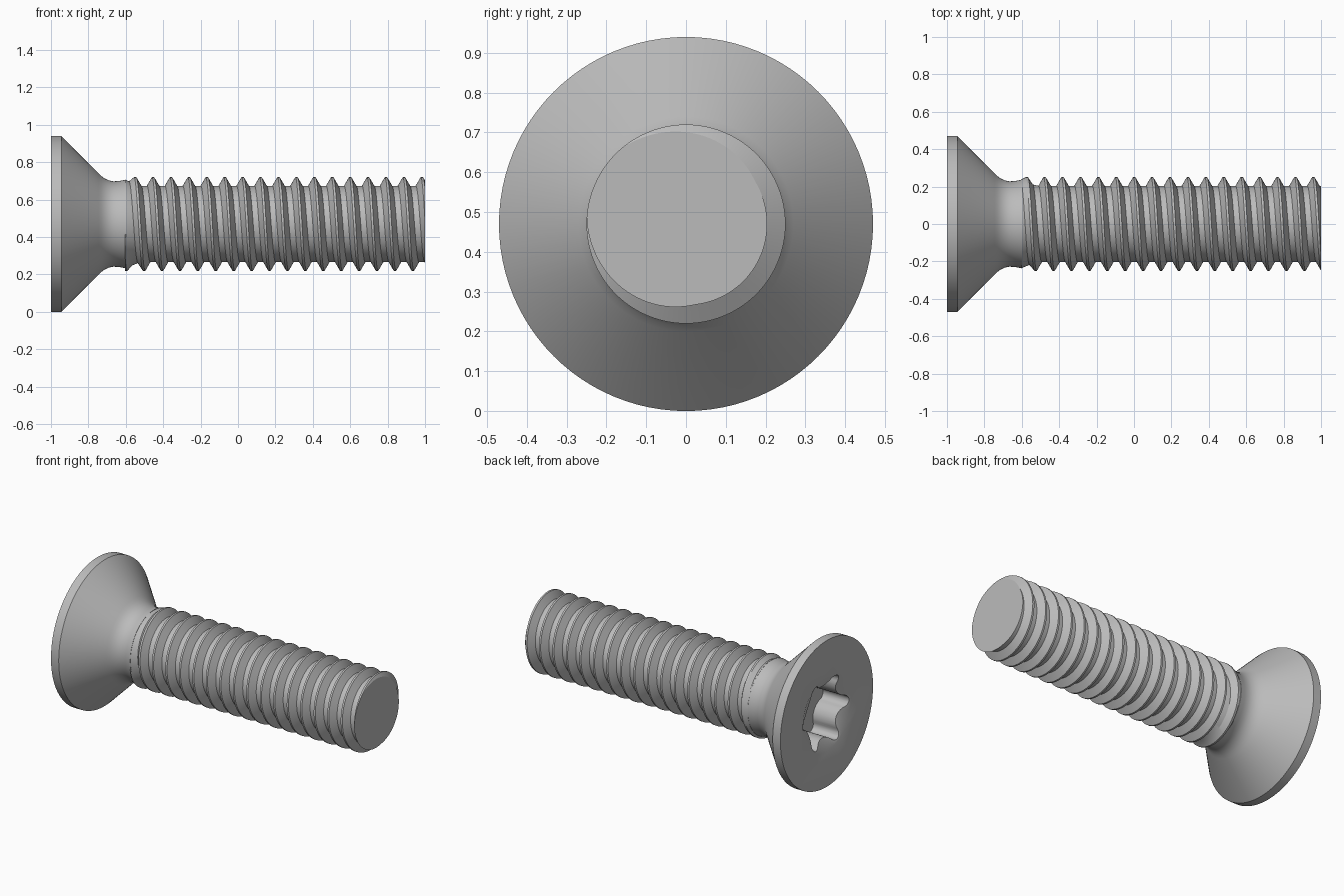
import bpy, bmesh
from math import sin, cos, pi, radians, floor

AXIS_Z = 0.47
SEGS = 96
PITCH = 0.0958
CREST_R, ROOT_R = 0.25, 0.204
THREAD_START, THREAD_END = -0.605, 1.0

if "Cube" in bpy.data.objects:
    bpy.data.objects.remove(bpy.data.objects["Cube"])

steel = bpy.data.materials.new("grey steel")
steel.use_nodes = True
colour = (0.5, 0.5, 0.5, 1)
steel.diffuse_color = colour
steel.node_tree.nodes["Principled BSDF"].inputs["Base Color"].default_value = colour


def on_axis(x, r, a):
    """Point at distance r from the screw axis, angle measured from y to z."""
    return (x, r * cos(a), AXIS_Z + r * sin(a))


def make_object(name, bm):
    bmesh.ops.remove_doubles(bm, verts=bm.verts, dist=1e-5)
    bmesh.ops.recalc_face_normals(bm, faces=bm.faces)
    mesh = bpy.data.meshes.new(name)
    bm.to_mesh(mesh)
    bm.free()
    mesh.materials.append(steel)
    obj = bpy.data.objects.new(name, mesh)
    bpy.context.collection.objects.link(obj)
    return obj


def skin(name, rings):
    """Join closed rings of points into a capped tube."""
    bm = bmesh.new()
    rows = [[bm.verts.new(p) for p in ring] for ring in rings]
    n = len(rows[0])
    for a, b in zip(rows, rows[1:]):
        for i in range(n):
            j = (i + 1) % n
            bm.faces.new((a[i], a[j], b[j], b[i]))
    bm.faces.new(rows[0])
    bm.faces.new(rows[-1])
    return make_object(name, bm)


def lathe(name, profile):
    return skin(name, [[on_axis(x, r, 2 * pi * i / SEGS) for i in range(SEGS)]
                       for x, r in profile])


def cut(target, cutter):
    mod = target.modifiers.new("cut", "BOOLEAN")
    mod.operation = "DIFFERENCE"
    mod.solver = "EXACT"
    mod.object = cutter
    bpy.context.view_layer.update()
    graph = bpy.context.evaluated_depsgraph_get()
    mesh = bpy.data.meshes.new_from_object(target.evaluated_get(graph))
    target.modifiers.clear()
    target.data = mesh
    bpy.data.objects.remove(cutter)


def smooth(obj):
    bpy.ops.object.select_all(action="DESELECT")
    obj.select_set(True)
    bpy.context.view_layer.objects.active = obj
    bpy.ops.object.shade_smooth_by_angle(angle=radians(28))


# Countersunk head with a filleted neck
head = lathe("countersunk_head", [
    (-1, 0.47), (-0.945, 0.47), (-0.745, 0.27), (-0.73, 0.256),
    (-0.712, 0.243), (-0.69, 0.233), (-0.665, 0.228), (-0.635, 0.23),
    (-0.6, 0.237)])

# Six-lobed drive recess: rounded lobes joined by hollow flutes
outline = []
for k in range(6):
    turn = k * pi / 3
    for i in range(9):
        a = turn + radians(-75.4 + 150.8 * i / 8)
        outline.append((0.195 * cos(turn) + 0.038 * cos(a),
                        0.195 * sin(turn) + 0.038 * sin(a)))
    mid = turn + pi / 6
    for i in range(1, 10):
        a = mid + pi + radians(45.4 - 90.8 * i / 10)
        outline.append((0.265 * cos(mid) + 0.1 * cos(a),
                        0.265 * sin(mid) + 0.1 * sin(a)))
cut(head, skin("recess_cutter", [[(x, y, AXIS_Z + z) for y, z in outline]
                                 for x in (-1.1, -0.81)]))

# Shallow countersink around the recess
cut(head, lathe("countersink_cutter", [(-1.02, 0.29), (-0.96, 0.15)]))
smooth(head)


# Threaded shaft: a helical ridge clipped at both ends
CREST_HALF, FLANK_END = 0.006, 0.0325
PHASE = 0.959


def thread_radius(x, a):
    u = (x - PHASE - PITCH * a / (2 * pi)) / PITCH
    d = abs(u - floor(u + 0.5)) * PITCH
    t = min(max((d - CREST_HALF) / (FLANK_END - CREST_HALF), 0), 1)
    runout = 0.237 - 0.4 * (x - THREAD_START)
    return max(CREST_R + (ROOT_R - CREST_R) * t, runout)


# Crest, flank and root stations of each turn, wound around the axis
stations = [PHASE + k * PITCH + d for k in range(-19, 3)
            for d in (-FLANK_END, -CREST_HALF, CREST_HALF, FLANK_END)]
bm = bmesh.new()
columns = []
for i in range(SEGS + 1):
    a = 2 * pi * i / SEGS
    column = []
    for s in stations:
        x = min(max(s + PITCH * a / (2 * pi), THREAD_START), THREAD_END)
        column.append(bm.verts.new(on_axis(x, thread_radius(x, a), a)))
    columns.append(column)
for a, b in zip(columns, columns[1:]):
    for k in range(len(stations) - 1):
        quad = (a[k], a[k + 1], b[k + 1], b[k])
        if max(v.co.x for v in quad) - min(v.co.x for v in quad) > 1e-6:
            bm.faces.new(quad)
bmesh.ops.remove_doubles(bm, verts=bm.verts, dist=1e-5)

# Flat ends
for x in (THREAD_START, THREAD_END):
    rim = [e for e in bm.edges if e.is_boundary
           and all(abs(v.co.x - x) < 1e-4 for v in e.verts)]
    hub = bm.verts.new((x, 0, AXIS_Z))
    for e in rim:
        bm.faces.new((e.verts[0], e.verts[1], hub))
smooth(make_object("threaded_shaft", bm))
